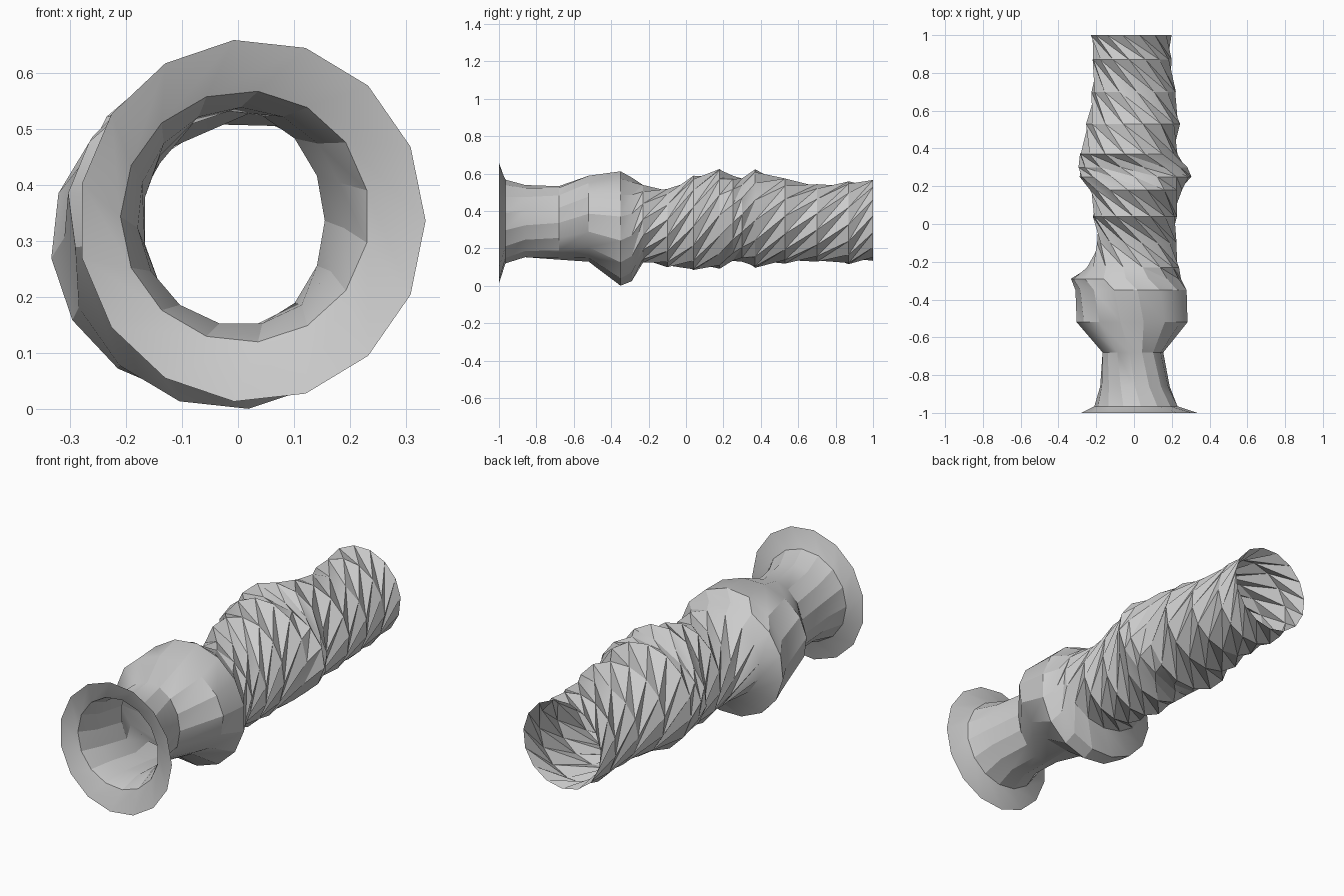
import bpy, bmesh, math

SIDES = 15
STEP = 2 * math.pi / SIDES

# Ring profile: y, x min, x max, z min, z max, twist in degrees to the next ring
RINGS = [
    (-1.00, -0.285, 0.335, 0.013, 0.662, 12),
    (-0.965, -0.21, 0.235, 0.12, 0.57, 6),
    (-0.86, -0.18, 0.19, 0.15, 0.54, 6),
    (-0.68, -0.17, 0.155, 0.14, 0.535, 6),
    (-0.52, -0.305, 0.285, 0.13, 0.595, 6),
    (-0.35, -0.31, 0.285, 0.00, 0.615, 6),
    (-0.29, -0.335, 0.25, 0.02, 0.58, 12),
    (-0.23, -0.25, 0.24, 0.125, 0.545, 30),
    (-0.10, -0.195, 0.23, 0.10, 0.52, 32),
    (0.04, -0.22, 0.228, 0.082, 0.59, 32),
    (0.18, -0.235, 0.255, 0.092, 0.63, 15),
    (0.25, -0.29, 0.305, 0.13, 0.59, 12),
    (0.30, -0.295, 0.285, 0.13, 0.58, 15),
    (0.37, -0.29, 0.23, 0.095, 0.625, 32),
    (0.53, -0.255, 0.245, 0.12, 0.58, 32),
    (0.70, -0.225, 0.225, 0.128, 0.545, 32),
    (0.87, -0.222, 0.20, 0.115, 0.56, 32),
    (1.00, -0.23, 0.20, 0.135, 0.572, 0),
]


def add_ring(bm, turn, y, x0, x1, z0, z1):
    cx, cz, rx, rz = (x0 + x1) / 2, (z0 + z1) / 2, (x1 - x0) / 2, (z1 - z0) / 2
    return [bm.verts.new((cx + rx * math.cos(i * STEP + turn), y,
                          cz + rz * math.sin(i * STEP + turn)))
            for i in range(SIDES)]


# Open tube: each ring is turned against the last, which folds the wall into pleats
bm = bmesh.new()
loops, turn = [], 0.0
for *ring, twist in RINGS:
    loops.append(add_ring(bm, turn, *ring))
    turn += math.radians(twist)
for a, b in zip(loops, loops[1:]):
    for i in range(SIDES):
        j = (i + 1) % SIDES
        bm.faces.new((a[i], b[j], a[j]))
        bm.faces.new((a[i], b[i], b[j]))
bmesh.ops.recalc_face_normals(bm, faces=bm.faces)
mesh = bpy.data.meshes.new("twisted_tube")
bm.to_mesh(mesh)
bm.free()
tube = bpy.data.objects.new("twisted_tube", mesh)
bpy.context.collection.objects.link(tube)
# Rest on the ground
low = min(v.co.z for v in mesh.vertices)
for v in mesh.vertices:
    v.co.z -= low

# Soft shading on the shallow facets, crisp pleats
bpy.context.view_layer.objects.active = tube
tube.select_set(True)
bpy.ops.object.shade_smooth_by_angle(angle=math.radians(25))
